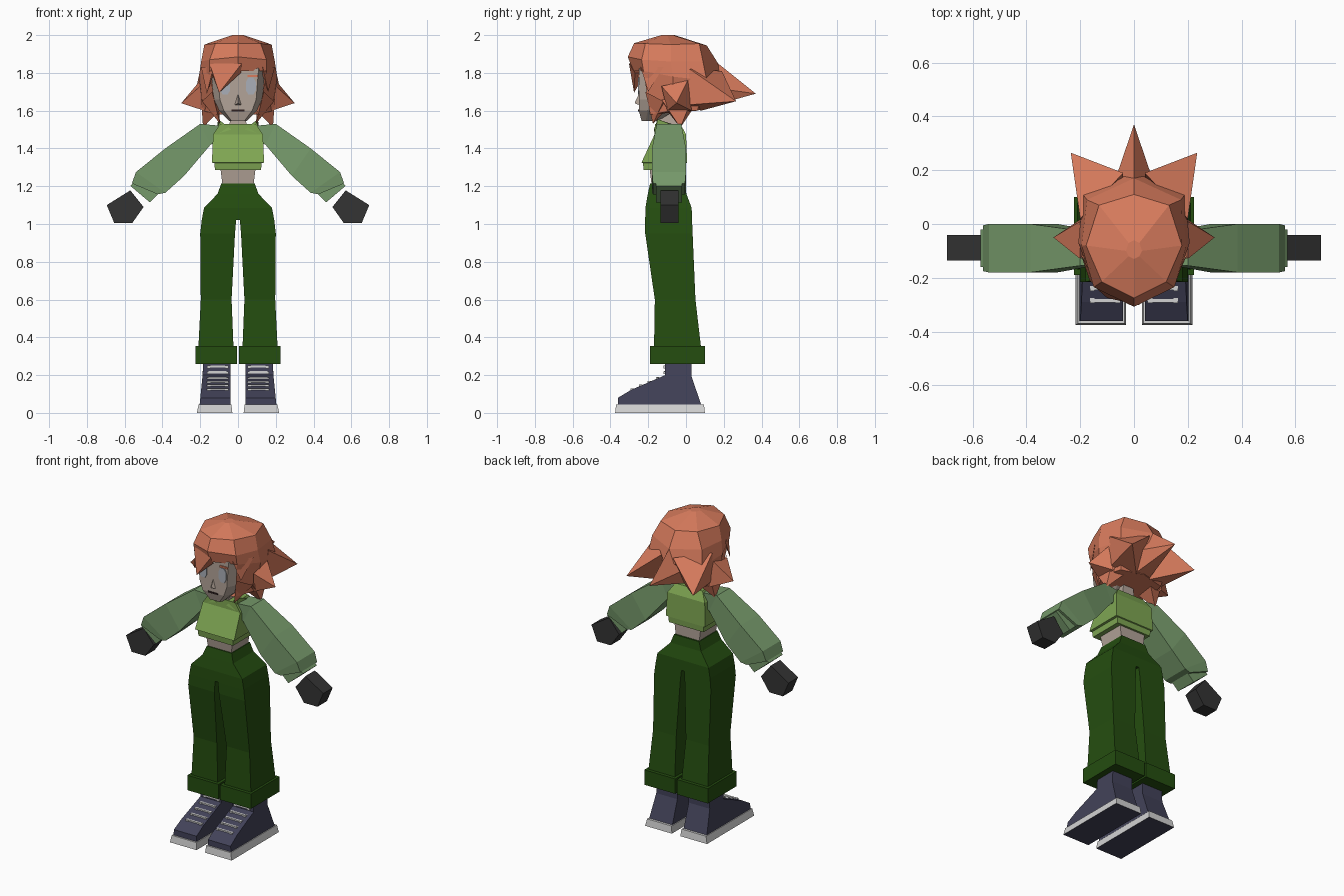
import bpy, bmesh


def material(name, r, g, b):
    m = bpy.data.materials.new(name)
    m.diffuse_color = (r, g, b, 1)
    return m


HAIR = material("copper_hair", .69, .2, .11)
SKIN = material("skin", .45, .37, .315)
SHIRT = material("light_green", .21, .38, .085)
SLEEVE = material("sage_green", .18, .32, .145)
PANTS = material("dark_green", .018, .075, .005)
SHOE = material("navy", .055, .055, .1)
WHITE = material("off_white", .65, .65, .65)
GLOVE = material("charcoal", .033, .033, .033)
EYE = material("pale_eye", .4, .43, .48)
DARK = material("dark_line", .03, .015, .015)


def make(name, pieces, mat, mirror=False):
    """Join (verts, faces) pieces into one object, optionally mirrored in x."""
    bm = bmesh.new()
    for verts, faces in pieces:
        vs = [bm.verts.new(v) for v in verts]
        for f in faces:
            bm.faces.new([vs[i] for i in f])
    bmesh.ops.recalc_face_normals(bm, faces=bm.faces[:])
    me = bpy.data.meshes.new(name)
    bm.to_mesh(me)
    bm.free()
    me.materials.append(mat)
    ob = bpy.data.objects.new(name, me)
    bpy.context.collection.objects.link(ob)
    if mirror:
        mod = ob.modifiers.new("mirror", 'MIRROR')
        mod.use_mirror_merge = False
    return ob


def loft(rings, skip=()):
    """Closed skin over rings of equal size; skip holds (ring, side) gaps."""
    n = len(rings[0])
    verts = [p for r in rings for p in r]
    faces = [(k*n+i, k*n+(i+1) % n, (k+1)*n+(i+1) % n, (k+1)*n+i)
             for k in range(len(rings)-1) for i in range(n) if (k, i) not in skip]
    faces += [tuple(range(n)), tuple(range(len(verts)-n, len(verts)))]
    return verts, faces


def rect(z, x0, x1, y0, y1):
    return [(x0, y0, z), (x1, y0, z), (x1, y1, z), (x0, y1, z)]


def box(x0, x1, y0, y1, z0, z1):
    return loft([rect(z0, x0, x1, y0, y1), rect(z1, x0, x1, y0, y1)])


def spike(base, tip):
    n = len(base)
    return base + [tip], [(i, (i+1) % n, n) for i in range(n)] + [tuple(range(n))]


# Shoes: tapered sole, side-profile upper, laces with eyelets
sole = make("shoe_sole", [loft([rect(0, .03, .218, -.375, .10),
                                rect(.045, .035, .208, -.37, .095)])], WHITE, True)
sole.data.materials.append(SHOE)
for p in sole.data.polygons:
    p.material_index = 1 if p.normal.z < -.5 else 0

profile = [(-.36, .045), (-.36, .08), (-.29, .122), (-.11, .2), (-.11, .28),
           (.03, .28), (.03, .19), (.08, .045)]
inner = [(.04, y, z) for y, z in profile]
outer = [(.203 - .1*min(z-.045, .2), y, z) for y, z in profile]
make("shoe_upper", [loft([inner, outer])], SHOE, True)

laces = []
for y, z in [(-.285, .124), (-.24, .144), (-.195, .163), (-.15, .183), (-.111, .215), (-.111, .245)]:
    laces.append(box(.06, .155, y-.006, y+.006, z-.006, z+.006))
    for x in (.06, .155):
        laces.append(box(x-.009, x+.009, y-.009, y+.009, z-.009, z+.005))
make("shoe_laces", laces, WHITE, True)

# Trousers: hips, legs and turned-up cuffs
make("trouser_hips", [loft([rect(1.02, -.192, .192, -.216, .032),
                            rect(1.085, -.18, .18, -.215, .03),
                            rect(1.16, -.108, .108, -.202, .002),
                            rect(1.215, -.088, .088, -.19, -.005)])], PANTS)
make("trouser_leg", [loft([rect(.3, .022, .212, -.17, .085),
                           rect(.6, .034, .197, -.165, .05),
                           rect(.95, .016, .2, -.216, .035),
                           rect(1.02, .01, .192, -.216, .032)])], PANTS, True)
make("trouser_cuff", [box(.006, .224, -.19, .1, .26, .355)], PANTS, True)

# Torso
make("midriff", [loft([rect(1.19, -.08, .08, -.18, -.015),
                       rect(1.31, -.095, .095, -.195, -.015)])], SKIN)
make("neck", [loft([rect(1.49, -.05, .05, -.16, -.05),
                    rect(1.6, -.035, .035, -.15, -.05)])], SKIN)
make("shirt", [loft([rect(1.285, -.122, .122, -.224, -.002),
                     rect(1.322, -.125, .125, -.228, 0),
                     rect(1.325, -.138, .138, -.236, .006),
                     rect(1.475, -.132, .132, -.166, 0),
                     rect(1.53, -.095, .095, -.165, -.03)])], SHIRT)
make("collar", [spike([(.1, -.166, 1.48), (.035, -.17, 1.5), (.06, -.05, 1.52), (.11, -.06, 1.52)],
                      (.105, -.15, 1.555))], SHIRT, True)


# Sleeves: sections run from shoulder to wrist
def section(top, low, y0, y1):
    return [(top[0], y0, top[1]), (top[0], y1, top[1]), (low[0], y1, low[1]), (low[0], y0, low[1])]


make("sleeve", [loft([section((.09, 1.52), (.12, 1.43), -.15, -.03),
                      section((.2, 1.53), (.145, 1.42), -.155, -.025),
                      section((.385, 1.4), (.285, 1.255), -.18, 0),
                      section((.54, 1.275), (.385, 1.165), -.18, 0),
                      section((.562, 1.215), (.425, 1.157), -.175, -.005)])], SLEEVE, True)
make("sleeve_cuff", [loft([section((.53, 1.245), (.42, 1.16), -.16, -.02),
                           section((.57, 1.202), (.467, 1.115), -.16, -.02)])], SLEEVE, True)

# Hands: five-sided mitts
mitt = [(.57, 1.178), (.695, 1.1), (.655, 1.005), (.56, 1.005), (.5, 1.09)]
make("hand", [loft([[(x, y, z) for x, z in mitt] for y in (-.135, -.04)])], GLOVE, True)


# Head with chamfered cross-section, and a small nose
def head_ring(z, x, yf, yb):
    c = (yb-yf)*.25
    half = [(x*.75, yf), (x, yf+c), (x, yb-c), (x*.7, yb)]
    return [(a, b, z) for a, b in half] + [(-a, b, z) for a, b in reversed(half)]


make("head", [loft([head_ring(1.545, .045, -.235, -.15), head_ring(1.6, .1, -.25, -.06),
                    head_ring(1.66, .128, -.25, 0), head_ring(1.82, .145, -.25, .05),
                    head_ring(1.9, .1, -.2, .03)])], SKIN)
make("nose", [spike([(-.018, -.249, 1.63), (.018, -.249, 1.63), (0, -.249, 1.69)],
                    (0, -.272, 1.64))], SKIN)
make("eye", [loft([[(.068+a*.026, y, 1.73+b*.045) for a, b in
                    ((-1, -.5), (-.5, -1), (.5, -1), (1, -.5), (1, .5), (.5, 1), (-.5, 1), (-1, .5))]
                   for y in (-.249, -.255)])], EYE, True)
make("eyebrow", [box(.05, .107, -.257, -.249, 1.779, 1.79)], HAIR, True)
make("mouth", [box(-.035, .035, -.254, -.246, 1.596, 1.605)], DARK)


# Hair cap: columns run from the front centre round to the back centre
def hair_ring(cols):
    return cols + [(-x, y, z) for x, y, z in reversed(cols[1:4])]


make("hair_cap", [loft([
    hair_ring([(0, -.13, 2.0), (.02, -.12, 2.0), (.03, -.1, 2.0), (.02, -.07, 2.0), (0, -.06, 2.0)]),
    hair_ring([(0, -.275, 1.957), (.12, -.215, 1.955), (.178, -.08, 1.95), (.13, .07, 1.955), (0, .11, 1.945)]),
    hair_ring([(0, -.308, 1.885), (.15, -.235, 1.87), (.195, -.08, 1.86), (.175, .09, 1.86), (0, .17, 1.85)]),
    hair_ring([(0, -.28, 1.81), (.15, -.225, 1.81), (.207, -.07, 1.78), (.19, .11, 1.76), (0, .195, 1.77)]),
    hair_ring([(0, -.19, 1.575), (.112, -.19, 1.58), (.19, -.07, 1.6), (.15, .06, 1.6), (0, .09, 1.61)]),
], skip={(3, 0), (3, 7)})], HAIR)

# Hair locks flicking out on both sides
make("hair_locks", [
    spike([(.04, .19, 1.81), (.2, .02, 1.82), (.185, 0, 1.63), (.05, .08, 1.6)], (.235, .265, 1.65)),
    spike([(.2, -.13, 1.73), (.2, .01, 1.76), (.18, .03, 1.6), (.18, -.1, 1.6)], (.3, -.05, 1.64)),
    spike([(.195, -.13, 1.66), (.19, .03, 1.66), (.1, .03, 1.6), (.1, -.1, 1.6)], (.185, -.03, 1.51)),
    spike([(.137, -.215, 1.7), (.19, -.12, 1.65), (.1, -.11, 1.6)], (.095, -.175, 1.53)),
], HAIR, True)
make("hair_back_spike", [spike([(0, .17, 1.85), (.075, .15, 1.72), (.05, .08, 1.61),
                                (-.05, .08, 1.61), (-.075, .15, 1.72)], (0, .37, 1.69))], HAIR)

# Swept fringe falling to one side
make("fringe", [
    spike([(-.15, -.23, 1.85), (.02, -.302, 1.85), (.015, -.27, 1.8), (-.14, -.215, 1.8)], (-.1, -.275, 1.695)),
    spike([(-.195, -.12, 1.83), (-.13, -.24, 1.83), (-.13, -.2, 1.79)], (-.165, -.21, 1.69)),
    spike([(.195, -.12, 1.83), (.13, -.24, 1.83), (.13, -.2, 1.79)], (.16, -.2, 1.7)),
], HAIR)
